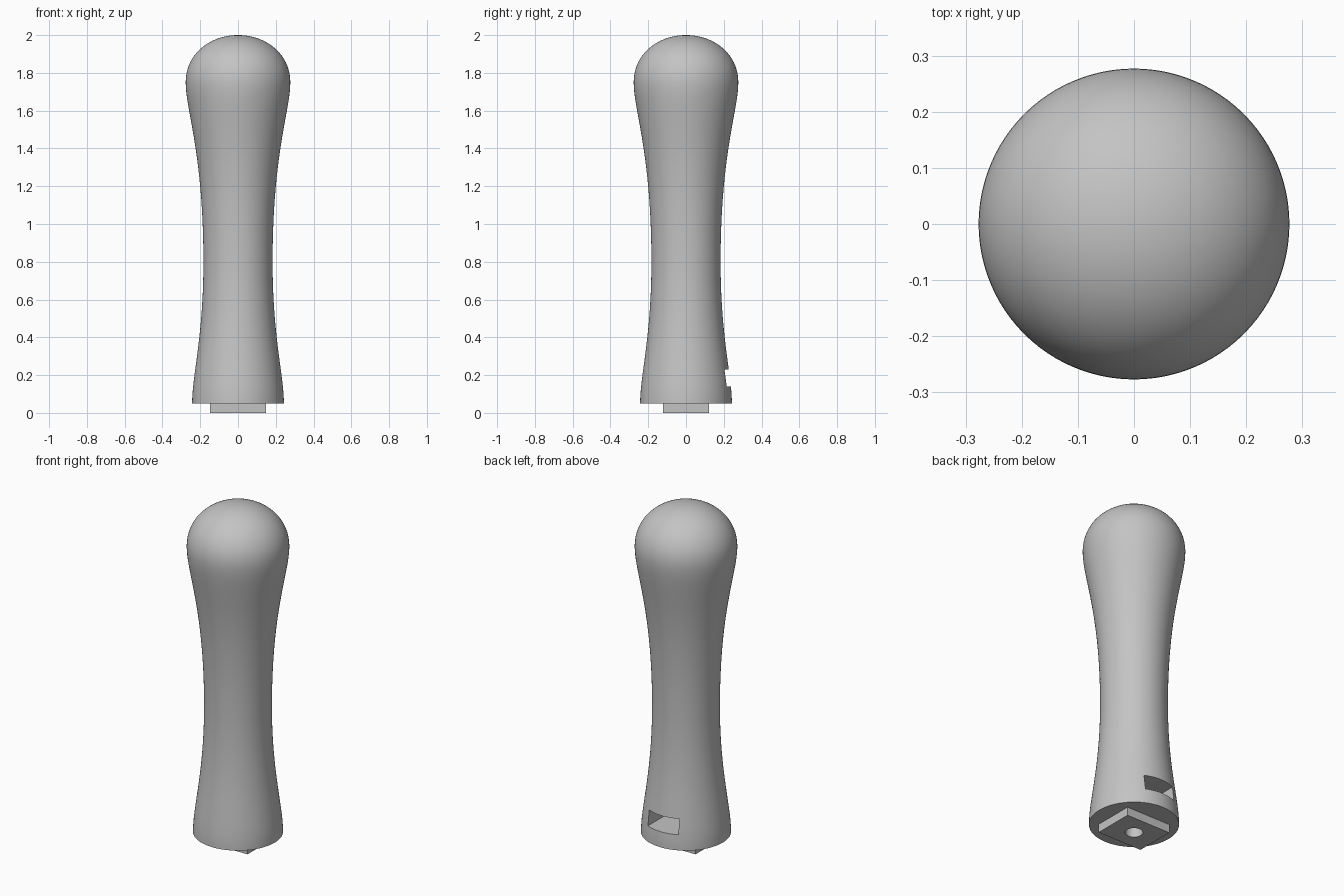
import bpy
import bmesh
import math
from mathutils import Vector
from mathutils.geometry import interpolate_bezier

default_cube = bpy.data.objects.get("Cube")
if default_cube:
    bpy.data.objects.remove(default_cube, do_unlink=True)

BASE_Z = 0.05

grey = bpy.data.materials.new("plain grey")
grey.use_nodes = True
grey.diffuse_color = (0.55, 0.55, 0.55, 1)
grey.node_tree.nodes["Principled BSDF"].inputs["Base Color"].default_value = grey.diffuse_color


def bezier_profile(anchors):
    """Chain of (point, handle, handle, point) spans given as (radius, height)."""
    points = []
    for span in anchors:
        knots = [Vector((r, 0, z)) for r, z in span]
        points += interpolate_bezier(*knots, 20)[(1 if points else 0):]
    return points


def lathe(name, points, steps=96):
    mesh = bpy.data.meshes.new(name)
    bm = bmesh.new()
    verts = [bm.verts.new(p) for p in points]
    edges = [bm.edges.new(pair) for pair in zip(verts, verts[1:])]
    bmesh.ops.spin(bm, geom=verts + edges, cent=(0, 0, 0), axis=(0, 0, 1),
                   angle=math.tau, steps=steps, use_duplicate=False)
    bmesh.ops.remove_doubles(bm, verts=bm.verts[:], dist=1e-5)
    # Close the flat lower end with one face
    bmesh.ops.holes_fill(bm, edges=[e for e in bm.edges if e.is_boundary], sides=0)
    bmesh.ops.recalc_face_normals(bm, faces=bm.faces[:])
    bm.to_mesh(mesh)
    bm.free()
    obj = bpy.data.objects.new(name, mesh)
    bpy.context.collection.objects.link(obj)
    obj.data.materials.append(grey)
    return obj


def box(name, low, high):
    low, high = Vector(low), Vector(high)
    bpy.ops.mesh.primitive_cube_add(size=1, location=(low + high) / 2)
    obj = bpy.context.object
    obj.name = name
    obj.scale = high - low
    obj.data.materials.append(grey)
    return obj


def combine(target, tool, operation):
    mod = target.modifiers.new(tool.name, 'BOOLEAN')
    mod.operation = operation
    mod.solver = 'EXACT'
    mod.object = tool
    bpy.context.view_layer.update()
    bpy.ops.object.select_all(action='DESELECT')
    target.select_set(True)
    bpy.context.view_layer.objects.active = target
    bpy.ops.object.modifier_apply(modifier=mod.name)
    bpy.data.objects.remove(tool, do_unlink=True)


# Grip: flared foot, slim waist, rounded knob
grip = lathe("handle_grip", bezier_profile([
    [(0.243, BASE_Z), (0.243, 0.2), (0.183, 0.4), (0.183, 0.8)],
    [(0.183, 0.8), (0.183, 1.38), (0.277, 1.6), (0.277, 1.75)],
    [(0.277, 1.75), (0.277, 1.9), (0.15, 2), (0, 2)],
]))

# Rectangular locating key under the foot
combine(grip, box("locating_key", (-0.147, -0.121, 0), (0.147, 0.121, BASE_Z + 0.03)), 'UNION')

# Nut slot entering from the back
combine(grip, box("nut_slot", (-0.1, -0.1, 0.14), (0.1, 0.4, 0.23)), 'DIFFERENCE')

# Screw hole up the axis
bpy.ops.mesh.primitive_cylinder_add(vertices=48, radius=0.048, depth=0.5, location=(0, 0, 0.15))
screw_hole = bpy.context.object
screw_hole.name = "screw_hole"
screw_hole.data.materials.append(grey)
combine(grip, screw_hole, 'DIFFERENCE')

bpy.ops.object.shade_smooth_by_angle(angle=math.radians(30))
